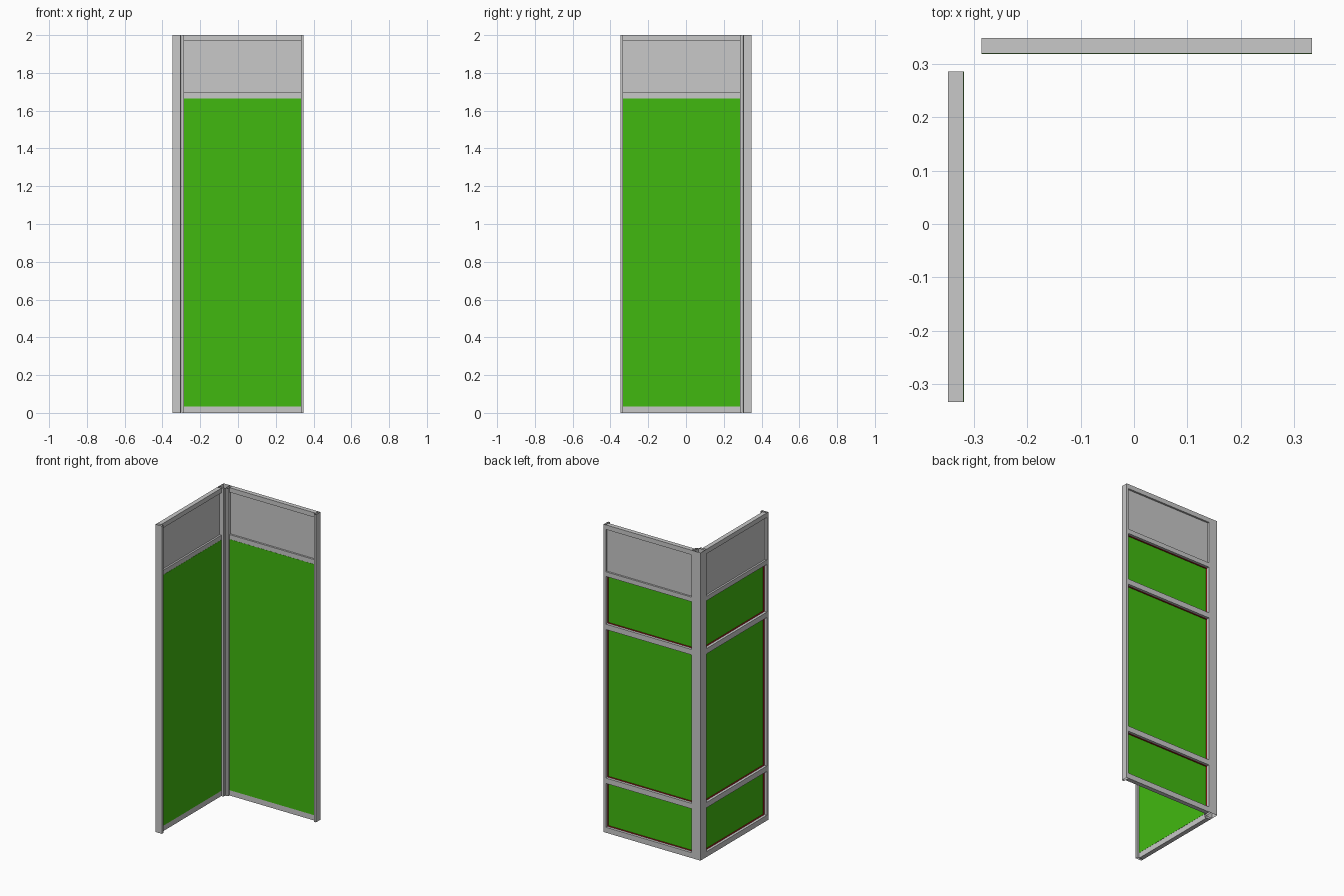
import bpy
import bmesh
from mathutils import Matrix

cube = bpy.data.objects.get("Cube")
if cube:
    bpy.data.objects.remove(cube, do_unlink=True)


def material(name, r, g, b):
    m = bpy.data.materials.new(name)
    m.use_nodes = True
    m.diffuse_color = (r, g, b, 1)
    m.node_tree.nodes["Principled BSDF"].inputs["Base Color"].default_value = (r, g, b, 1)
    return m


GREY = material("light grey metal", 0.58, 0.58, 0.58)
GREEN = material("green board", 0.053, 0.485, 0.005)
RED = material("dark red trim", 0.35, 0.01, 0.01)

# The side screen is the back screen reflected across the corner diagonal
BACK = Matrix.Identity(4)
SIDE = Matrix(((0, -1, 0, 0), (-1, 0, 0, 0), (0, 0, 1, 0), (0, 0, 0, 1)))


def box(name, x, y, z, mat, place=BACK, open_ends=False):
    """Box from ranges; open_ends leaves an upright tube without caps."""
    bm = bmesh.new()
    bmesh.ops.create_cube(bm, size=1)
    for v in bm.verts:
        for i, (lo, hi) in enumerate((x, y, z)):
            v.co[i] = hi if v.co[i] > 0 else lo
    if open_ends:
        bm.normal_update()
        caps = [f for f in bm.faces if abs(f.normal.z) > 0.5]
        bmesh.ops.delete(bm, geom=caps, context='FACES_ONLY')
    bm.transform(place)
    if place.determinant() < 0:
        bmesh.ops.reverse_faces(bm, faces=bm.faces[:])
    mesh = bpy.data.meshes.new(name)
    bm.to_mesh(mesh)
    bm.free()
    mesh.materials.append(mat)
    ob = bpy.data.objects.new(name, mesh)
    bpy.context.collection.objects.link(ob)
    return ob


LEFT, RIGHT = -0.285, 0.333        # clear opening between posts
OUTER, FRONT = 0.348, 0.319        # depth of the rails
LIP = 0.304                        # inner face of the posts
RAILS = {
    "bottom_rail": (0, 0.035),
    "lower_rail": (0.32, 0.355),
    "middle_rail": (1.32, 1.355),
    "upper_rail": (1.665, 1.695),
    "top_rail": (1.97, 2.0),
}

for side, place in (("back", BACK), ("side", SIDE)):
    # Hollow upright posts at both ends of the screen
    box(side + "_inner_post", (-0.30, LEFT), (LIP, OUTER), (0, 2), GREY, place, True)
    box(side + "_end_post", (RIGHT, OUTER), (LIP, OUTER), (0, 2), GREY, place, True)

    # Horizontal rails
    for name, z in RAILS.items():
        box(side + "_" + name, (LEFT, RIGHT), (FRONT, OUTER), z, GREY, place)

    # Green board, flush with the inner side of the rails
    box(side + "_board", (LEFT, RIGHT), (FRONT - 0.001, FRONT + 0.005), (0.035, 1.665), GREEN, place)

    # Grey infill above the board
    box(side + "_upper_infill", (LEFT, RIGHT), (0.331, 0.336), (1.695, 1.97), GREY, place)

    # Red trim lining each opening behind the board
    levels = list(RAILS.values())[:4]
    depth = (FRONT + 0.004, FRONT + 0.012)
    t = 0.003
    for i, (below, above) in enumerate(zip(levels, levels[1:])):
        lo, hi = below[1], above[0]
        tag = f"{side}_trim_{i + 1}_"
        box(tag + "bottom", (LEFT, RIGHT), depth, (lo, lo + t), RED, place)
        box(tag + "top", (LEFT, RIGHT), depth, (hi - t, hi), RED, place)
        box(tag + "inner", (LEFT, LEFT + t), depth, (lo + t, hi - t), RED, place)
        box(tag + "outer", (RIGHT - t, RIGHT), depth, (lo + t, hi - t), RED, place)

# Hollow corner post joining the two screens
box("corner_post", (-OUTER, -0.301), (0.301, OUTER), (0, 2), GREY, BACK, True)
